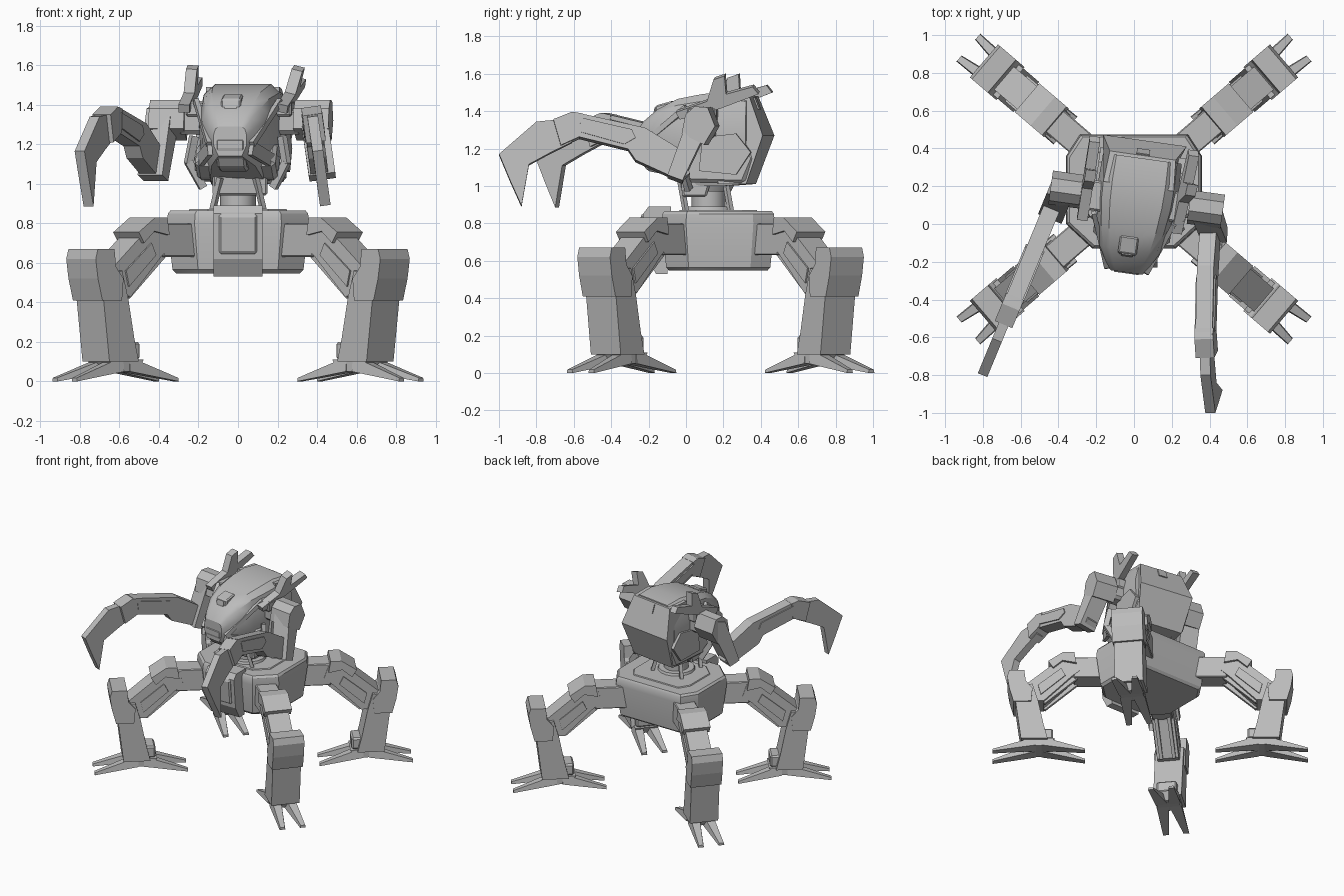
import bpy, bmesh
from math import radians, cos, sin, pi
from mathutils import Matrix, Vector

if "Cube" in bpy.data.objects:
    bpy.data.objects.remove(bpy.data.objects["Cube"])

GREY = (0.5, 0.5, 0.5, 1)
mat = bpy.data.materials.new("plain grey")
mat.use_nodes = True
mat.diffuse_color = GREY
mat.node_tree.nodes["Principled BSDF"].inputs["Base Color"].default_value = GREY


def loft(name, rings, M=Matrix(), smooth=False, bevel=0):
    """Skin a list of equal-length point rings and cap both ends."""
    bm = bmesh.new()
    loops = [[bm.verts.new(M @ Vector(p)) for p in ring] for ring in rings]
    n = len(loops[0])
    for a, b in zip(loops, loops[1:]):
        for i in range(n):
            j = (i + 1) % n
            bm.faces.new((a[i], a[j], b[j], b[i]))
    bm.faces.new(loops[0])
    bm.faces.new(loops[-1])
    bmesh.ops.recalc_face_normals(bm, faces=bm.faces)
    me = bpy.data.meshes.new(name)
    bm.to_mesh(me)
    bm.free()
    ob = bpy.data.objects.new(name, me)
    bpy.context.collection.objects.link(ob)
    me.materials.append(mat)
    if bevel:
        mod = ob.modifiers.new("edge", 'BEVEL')
        mod.width, mod.segments = bevel, 1
    if smooth:
        bpy.ops.object.select_all(action='DESELECT')
        ob.select_set(True)
        bpy.context.view_layer.objects.active = ob
        bpy.ops.object.shade_smooth_by_angle(angle=radians(32))
    return ob


def prism(name, pts, x0, x1, M=Matrix(), bevel=0):
    """Extrude a (y, z) profile from x0 to x1."""
    return loft(name, [[(x, y, z) for y, z in pts] for x in (x0, x1)], M, bevel=bevel)


def box(name, lo, hi, M=Matrix(), bevel=0):
    pts = [(lo[1], lo[2]), (hi[1], lo[2]), (hi[1], hi[2]), (lo[1], hi[2])]
    return prism(name, pts, lo[0], hi[0], M, bevel)


def beam(name, a, b, w, h, M=Matrix()):
    """Rectangular bar between two points."""
    a, b = Vector(a), Vector(b)
    d = (b - a).normalized()
    side = d.cross(Vector((0, 0, 1))).normalized() * w / 2
    up = side.cross(d).normalized() * h / 2
    return loft(name, [[p + side + up, p - side + up, p - side - up, p + side - up] for p in (a, b)], M)


# Hull: octagonal body, deck and prow
HULL = [(.285, .475), (.36, .36), (.36, .0), (.22, -.13)]
HULL += [(-x, y) for x, y in reversed(HULL)]


def hull_ring(s, z):
    return [(x * s, .17 + (y - .17) * s, z) for x, y in HULL]


loft("hull", [hull_ring(.87, .547), hull_ring(.92, .565), hull_ring(1, .80), hull_ring(.985, .85), hull_ring(.95, .865)], smooth=True)
loft("deck_plate", [hull_ring(.7, .86), hull_ring(.68, .872)])
prism("prow", [(-.1, .53), (-.16, .53), (-.21, .62), (-.23, .85), (-.2, .89), (-.08, .89)], -.125, .125)
prism("prow_panel", [(-.17, .63), (-.225, .65), (-.245, .84), (-.2, .875)], -.095, .095, bevel=.01)

# Waist: stacked drums with struts
def drum(name, r0, r1, z0, z1, y=.12):
    ring = lambda r, z: [(r * cos(i * pi / 8), y + r * sin(i * pi / 8), z) for i in range(16)]
    loft(name, [ring(r0, z0), ring(r1, z1)], smooth=True)


drum("waist_base", .14, .13, .86, .89)
drum("waist_core", .09, .09, .88, 1.05)
drum("waist_collar", .12, .15, .97, 1.03)
for s in (-1, 1):
    for y in (.0, .24):
        beam("waist_strut", (s * .13, y, .86), (s * .09, y - .03, 1.03), .025, .025)
prism("waist_block", [(-.02, .94), (.11, .94), (.14, 1.05), (-.03, 1.08)], -.13, .15, bevel=.012)

# Legs: hip, thigh, knee guard, shin and four toes, drawn along the leg's own axis
SHIN = [(.75, .10), (.945, .10), (.985, .42), (.96, .55), (.86, .56), (.82, .42), (.78, .22)]
GUARD = [(.92, .67), (1.03, .67), (1.045, .62), (1.03, .52), (1.0, .41), (.87, .41), (.86, .52), (.91, .58)]
THIGH = [(.51, .69), (.54, .78), (.66, .78), (.92, .56), (.90, .44), (.78, .43), (.58, .63)]
THIGH_CAP = [(.54, .74), (.555, .83), (.635, .83), (.745, .755), (.71, .70), (.64, .76)]
TENDON = [(.52, .64), (.55, .68), (.80, .45), (.77, .42)]
for ang in (40.5, 139.5, -40.5, -139.5):
    L = Matrix.Translation((0, .185, 0)) @ Matrix.Rotation(radians(ang - 90), 4, 'Z')
    box("hip", (-.075, .28, .63), (.075, .56, .80), L, .006)
    prism("thigh", THIGH, -.08, .08, L)
    prism("thigh_cap", THIGH_CAP, -.1, .1, L)
    prism("thigh_rail", [(.62, .64), (.65, .70), (.82, .56), (.80, .48)], -.09, .09, L)
    for s in (-1, 1):
        prism("thigh_tendon", TENDON, s * .035, s * .06, L)
    prism("shin", SHIN, -.105, .105, L)
    prism("knee_guard", GUARD, -.115, .115, L)
    box("ankle", (-.075, .71, .11), (.075, .80, .20), L, .012)
    prism("foot_core", [(.74, .05), (.89, .05), (.93, .11), (.70, .11)], -.085, .085, L)
    for d in (-1, 1):
        for s in (-1, 1):
            root, tip = .815 + d * .02, .815 + d * .338
            quad = lambda y, x, w, z0, z1: [(x - w, y, z0), (x + w, y, z0), (x + w * .8, y, z1), (x - w * .8, y, z1)]
            loft("toe", [quad(root, s * .047, .045, .05, .125), quad(tip, s * .076, .021, 0, .018)], L)

# Upper body, turned slightly to its right
T = Matrix.Translation((.01, .1, 0)) @ Matrix.Rotation(radians(-8), 4, 'Z')


def head_ring(y, w, z0, z1):
    h = z1 - z0
    half = [(.66, z1), (.88, z1 - .08 * h), (1, z1 - .3 * h), (.98, z0 + .35 * h), (.7, z0)]
    pts = [(k * w, y, z) for k, z in half]
    return pts + [(-x, y, z) for x, y, z in reversed(pts)]


SECTIONS = [(-.36, .085, 1.14, 1.29), (-.32, .115, 1.12, 1.345), (-.24, .16, 1.09, 1.41), (-.13, .19, 1.03, 1.465),
            (.0, .21, 1.0, 1.49), (.12, .215, 1.0, 1.505), (.25, .21, 1.01, 1.49)]
loft("head", [head_ring(*s) for s in SECTIONS], T, smooth=True)
BACK = [(.1, 1.01), (.25, 1.01), (.345, 1.27), (.265, 1.48), (.1, 1.49)]
loft("back_shell", [[(k * x, y, z) for (y, z), k in zip(BACK, (.85, .8, .95, .75, .8))] for x in (-.235, .235)], T)
prism("chest", [(-.2, 1.1), (-.1, 1.02), (.24, 1.01), (.3, 1.15), (.22, 1.26), (-.12, 1.2)], -.205, .205, T, .02)
prism("chin", [(-.365, 1.17), (-.3, 1.08), (-.2, 1.06), (-.2, 1.2), (-.365, 1.23)], -.075, .075, T, .012)
prism("back_hatch", [(.30, 1.41), (.275, 1.475), (.25, 1.46), (.27, 1.40)], -.035, .035, T)
# Hooded eye on the brow
prism("eye_hood", [(-.275, 1.34), (-.26, 1.43), (-.17, 1.455), (-.17, 1.36)], -.06, .04, T, .008)
prism("eye", [(-.281, 1.355), (-.268, 1.42), (-.25, 1.42), (-.26, 1.35)], -.04, .02, T)

# Head trim, side panels, struts and crest fins
FIN = [(-.12, 1.40), (.05, 1.46), (.09, 1.58), (.15, 1.60), (.155, 1.50), (.30, 1.54), (.33, 1.50), (.12, 1.42), (-.1, 1.36)]
for s, mount, tilt in ((-1, .27, 3), (1, .235, 14)):
    beam("brow_trim", (s * .11, -.345, 1.2), (s * .215, -.07, 1.42), .025, .03, T)
    beam("cheek_trim", (s * .105, -.345, 1.18), (s * .205, -.1, 1.1), .025, .07, T)
    prism("side_panel", [(.0, 1.08), (.2, 1.06), (.28, 1.18), (.2, 1.28), (.02, 1.26)], s * .19, s * .228, T)
    beam("side_strut", (s * .225, -.07, 1.24), (s * .25, -.09, 1.1), .03, .04, T)
    beam("side_strut_tip", (s * .25, -.09, 1.11), (s * .18, -.06, .98), .03, .04, T)
    lean = Matrix.Translation((s * mount, 0, 1.4)) @ Matrix.Rotation(radians(tilt), 4, 'Y') @ Matrix.Translation((0, 0, -1.4))
    prism("crest_fin", FIN, -.028, .028, T @ lean)
    box("fin_mount", (s * .16, -.06, 1.34), (s * .27, .1, 1.42), T, .01)

# Arms: shoulder, upper arm, raised forearm and hooked claw
CAP = [(-.06, 1.28), (-.04, 1.38), (.01, 1.425), (.08, 1.42), (.12, 1.32), (.06, 1.22)]
UPPER = [(-.03, 1.38), (.04, 1.40), (.085, 1.34), (-.07, 1.015), (-.15, 1.045)]
FOREARM = [(-.65, 1.39), (-.64, 1.26), (-.36, 1.19), (-.32, 1.13), (-.08, 1.02), (-.03, 1.06), (-.1, 1.2), (-.27, 1.305)]
PLATE = [(-.62, 1.36), (-.61, 1.28), (-.38, 1.215), (-.32, 1.25), (-.34, 1.295)]
CLAW_BASE = [(-.60, 1.38), (-.61, 1.26), (-.72, 1.21), (-.76, 1.35), (-.66, 1.39)]
CLAW = [(-.64, 1.36), (-.66, 1.23), (-.78, 1.17), (-.89, 1.11), (-.93, .885), (-.99, 1.02), (-1.05, 1.165), (-.85, 1.34)]
for s, pivot, turn, roll in ((1, (.365, .05, 1.38), .5, -8), (-1, (-.40, .17, 1.38), -22.5, 0)):
    A = (Matrix.Translation(pivot) @ Matrix.Rotation(radians(turn), 4, 'Z')
         @ Matrix.Rotation(radians(roll), 4, 'Y') @ Matrix.Translation((0, 0, -1.38)))
    box("shoulder_axle", (s * .15, -.03, 1.25), (s * .32, .09, 1.38), T, .02)
    prism("shoulder_cap", CAP, s * .28, s * .46, T)
    prism("upper_arm", UPPER, -.055, .08, A)
    prism("forearm", FOREARM, -.045, .045, A)
    prism("forearm_plate", PLATE, -.053, .053, A)
    prism("claw_base", CLAW_BASE, -.05, .05, A)
    prism("claw", CLAW, -.027, .027, A)
